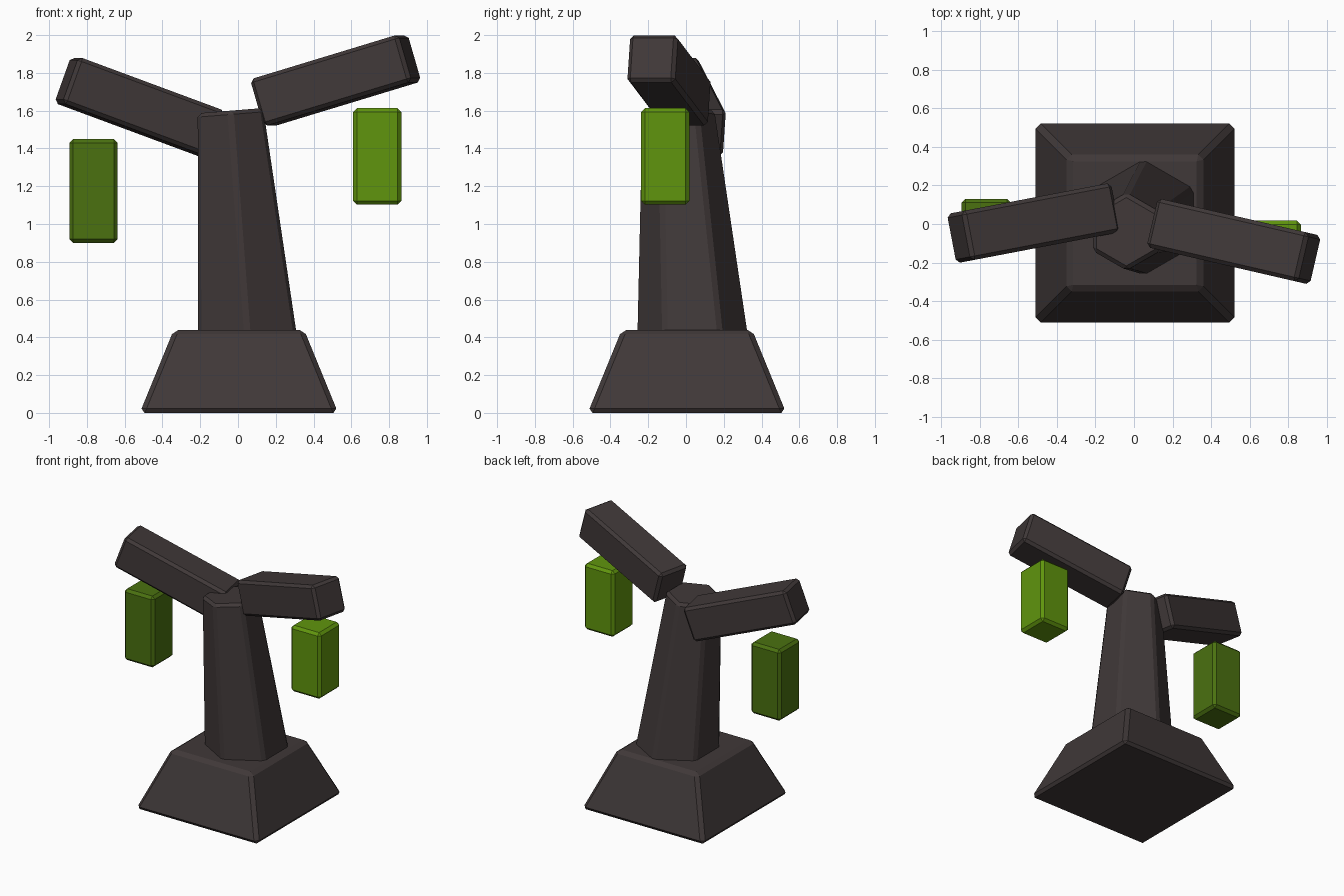
import bpy
import math
from mathutils import Vector, Euler

cube = bpy.data.objects.get("Cube")
if cube:
    bpy.data.objects.remove(cube, do_unlink=True)


def make_material(name, rgb):
    mat = bpy.data.materials.new(name)
    mat.use_nodes = True
    mat.diffuse_color = (*rgb, 1)
    mat.node_tree.nodes["Principled BSDF"].inputs["Base Color"].default_value = (*rgb, 1)
    return mat


bark = make_material("dark bark", (0.051, 0.04, 0.04))
bright_green = make_material("bright leaf green", (0.117, 0.3, 0.004))
deep_green = make_material("deep leaf green", (0.069, 0.165, 0.005))


def loft(name, bottom, top, mat, bevel):
    """Flat-faced solid between two rings of equal length, with chamfered edges."""
    n = len(bottom)
    faces = [list(range(n))[::-1], list(range(n, 2 * n))]
    faces += [[i, (i + 1) % n, n + (i + 1) % n, n + i] for i in range(n)]
    mesh = bpy.data.meshes.new(name)
    mesh.from_pydata(bottom + top, [], faces)
    mesh.materials.append(mat)
    obj = bpy.data.objects.new(name, mesh)
    bpy.context.collection.objects.link(obj)
    mod = obj.modifiers.new("chamfer", "BEVEL")
    mod.width = bevel
    mod.segments = 1
    mod.limit_method = "ANGLE"
    return obj


def ring(sides, radius, center, start=0.0, tilt=0.0):
    points = []
    for i in range(sides):
        a = math.radians(start) + math.tau * i / sides
        x, y = radius * math.cos(a), radius * math.sin(a)
        points.append(Vector((x, y, tilt * x)) + Vector(center))
    return points


def block(name, size, center, mat, pitch=0, yaw=0):
    sx, sy, sz = (s / 2 for s in size)
    outline = [(-sx, -sy), (sx, -sy), (sx, sy), (-sx, sy)]
    obj = loft(name, [(x, y, -sz) for x, y in outline],
               [(x, y, sz) for x, y in outline], mat, 0.02)
    obj.location = center
    obj.rotation_euler = Euler((0, math.radians(pitch), math.radians(yaw)))
    return obj


# Flared square base
root2 = math.sqrt(2)
loft("base", ring(4, 0.525 * root2, (0.005, 0.005, 0), 45),
     ring(4, 0.345 * root2, (0.005, 0.005, 0.44), 45), bark, 0.025)

# Leaning, tapered six-sided trunk
loft("trunk", ring(6, 0.302, (0.05, 0.035, 0.41), 90),
     ring(6, 0.2, (-0.04, -0.04, 1.6), 90, 0.08), bark, 0.02)

# Two branches
branch = (0.84, 0.26, 0.26)
block("left_branch", branch, (0.517, -0.09, 1.76), bark, -16.5, -13)
block("right_branch", branch, (-0.52, 0.005, 1.62), bark, 20, 10.8)

# Hanging foliage blocks
block("left_foliage", (0.255, 0.255, 0.51), (0.737, -0.11, 1.358), bright_green)
block("right_foliage", (0.255, 0.255, 0.55), (-0.765, 0.003, 1.175), deep_green)
